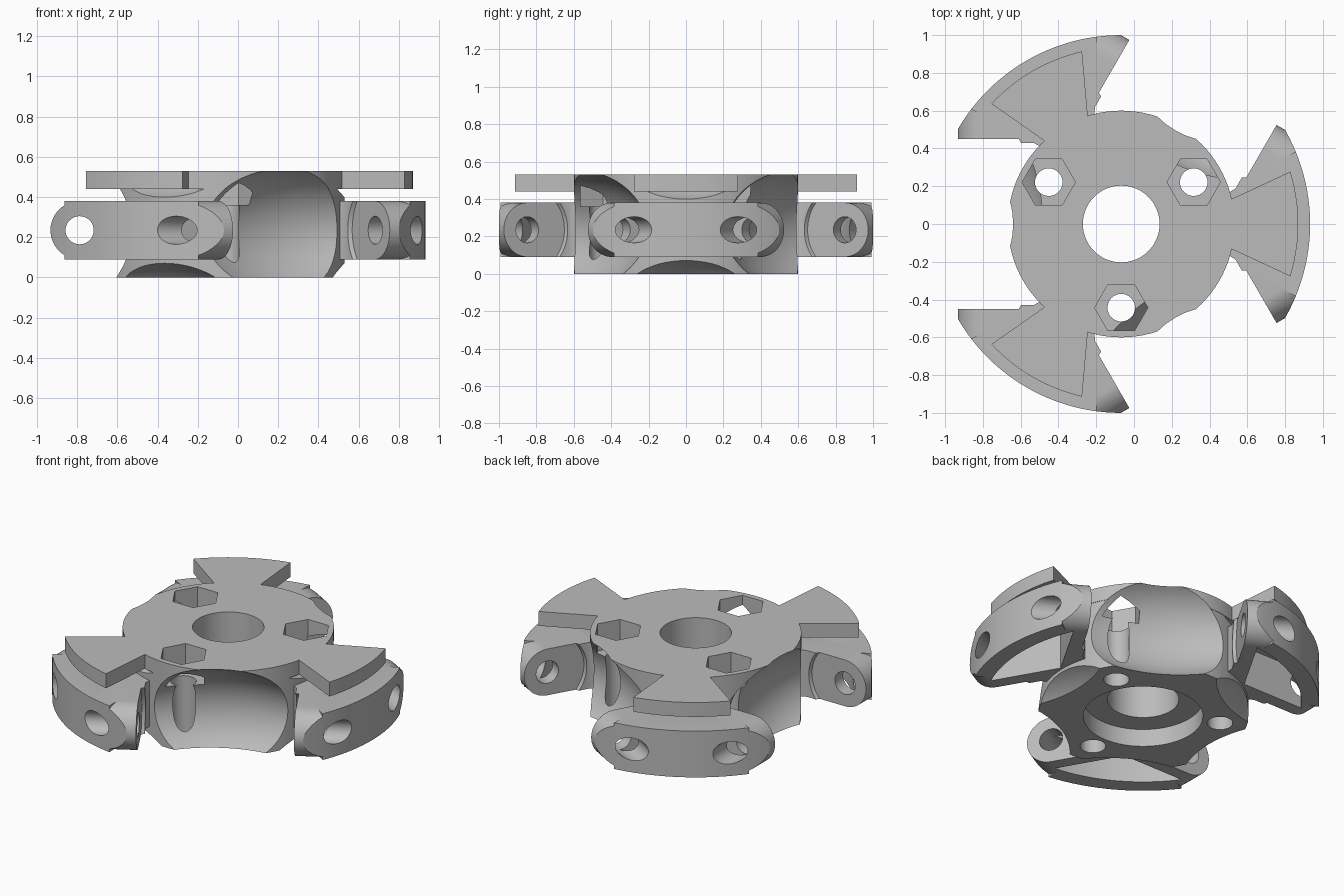
import bpy, bmesh, math
from mathutils import Matrix, Vector

if "Cube" in bpy.data.objects:
    bpy.data.objects.remove(bpy.data.objects["Cube"])

RIM, HUB, AXLE, LUG, FACE = 1.0, 0.6, 0.72, 0.145, 0.45
MID = 0.235                      # height of the roller axles
ARMS = [math.radians(a) for a in (0, 120, 240)]
GAPS = [math.radians(a) for a in (60, 180, 300)]

grey = bpy.data.materials.new("plain grey")
grey.use_nodes = True
grey.diffuse_color = (0.5, 0.5, 0.5, 1)
grey.node_tree.nodes["Principled BSDF"].inputs["Base Color"].default_value = (0.5, 0.5, 0.5, 1)


def make(name, bm):
    bmesh.ops.recalc_face_normals(bm, faces=bm.faces)
    mesh = bpy.data.meshes.new(name)
    bm.to_mesh(mesh)
    bm.free()
    ob = bpy.data.objects.new(name, mesh)
    bpy.context.collection.objects.link(ob)
    mesh.materials.append(grey)
    return ob


def prism(name, points, lo, hi, matrix=Matrix()):
    """Extrude a flat outline from lo to hi, then place it."""
    bm = bmesh.new()
    face = bm.faces.new([bm.verts.new((x, y, lo)) for x, y in points])
    out = bmesh.ops.extrude_face_region(bm, geom=[face])
    verts = [g for g in out["geom"] if isinstance(g, bmesh.types.BMVert)]
    bmesh.ops.translate(bm, verts=verts, vec=(0, 0, hi - lo))
    bmesh.ops.transform(bm, matrix=matrix, verts=bm.verts)
    return make(name, bm)


def arc(radius, start, end, steps, cx=0, cy=0):
    angles = [math.radians(start + (end - start) * i / steps) for i in range(steps + 1)]
    return [(cx + radius * math.cos(a), cy + radius * math.sin(a)) for a in angles]


def circle(radius, steps=64, cx=0, cy=0):
    return arc(radius, 0, 360, steps, cx, cy)[:-1]


def turn(angle):
    return Matrix.Rotation(angle, 4, "Z")


def across(angle):
    """Local x becomes radial, local y up, local z tangential."""
    return turn(angle) @ Matrix.Translation((0, 0, MID)) @ Matrix.Rotation(math.pi / 2, 4, "X")


def barrel(name, angle, height):
    """Roller clearance, bulging to follow the wheel rim."""
    bm = bmesh.new()
    rings = []
    for i in range(17):
        t = -FACE + 2 * FACE * i / 16
        r = math.sqrt(1.055 ** 2 - t * t) - 0.725
        rings.append([bm.verts.new((AXLE + x, t, height + z)) for x, z in circle(r, 56)])
    for a, b in zip(rings, rings[1:]):
        for i in range(56):
            j = (i + 1) % 56
            bm.faces.new((a[i], a[j], b[j], b[i]))
    bm.faces.new(rings[0])
    bm.faces.new(rings[-1])
    bmesh.ops.transform(bm, matrix=turn(angle), verts=bm.verts)
    return make(name, bm)


def combine(target, other, operation):
    mod = target.modifiers.new(operation, "BOOLEAN")
    mod.operation, mod.solver, mod.object = operation, "EXACT", other
    bpy.context.view_layer.update()
    graph = bpy.context.evaluated_depsgraph_get()
    mesh = bpy.data.meshes.new_from_object(target.evaluated_get(graph))
    target.modifiers.clear()
    target.data = mesh
    bpy.data.objects.remove(other)


# Hub core
body = prism("wheel_hub", circle(HUB - 0.002, 96), 0, 0.5)

# Arms: rim sector plus two rounded axle lugs
for a in ARMS:
    sector = [(0.3, 0)] + arc(RIM + 0.05, -23, 23, 16)
    combine(body, prism("arm", sector, MID - LUG, MID + LUG, turn(a)), "UNION")
lug_outline = [(0.45, -LUG)] + arc(LUG, -90, 90, 24, AXLE) + [(0.45, LUG)]
for g in GAPS:
    for lo, hi in ((FACE - 0.02, 0.61), (-0.61, 0.02 - FACE)):
        combine(body, prism("lug", lug_outline, lo, hi, across(g)), "UNION")
combine(body, prism("rim_limit", circle(RIM, 144), -0.1, 1), "INTERSECT")

# Clearance above and below each arm, and the pocket behind its rim
wall = 0.53
apex = wall / math.sin(math.pi / 3)
inner = 0.9
half = 60 - math.degrees(math.asin(wall / inner))
for a in ARMS:
    for height in (-MID, 3 * MID):
        combine(body, barrel("arm_clearance", a, height), "DIFFERENCE")
    pocket = [(apex, 0)] + arc(inner, -half, half, 16)
    combine(body, prism("arm_pocket", pocket, -0.1, 0.335, turn(a)), "DIFFERENCE")

# Top plate with three flared teeth
plate = prism("top_plate", circle(HUB, 96), 0.44, 0.53)
for a in ARMS:
    tooth = [(0.3, 0)] + arc(0.937, -17.2, 17.2, 14)
    combine(plate, prism("tooth", tooth, 0.44, 0.53, turn(a)), "UNION")
combine(body, plate, "UNION")

# Roller recesses and axle bores
for g in GAPS:
    combine(body, barrel("roller_recess", g, MID), "DIFFERENCE")
    combine(body, prism("axle_bore", circle(0.07, 32, AXLE), -0.9, 0.9, across(g)), "DIFFERENCE")

# Centre bore and its bottom counterbore
combine(body, prism("centre_bore", circle(0.203), -0.1, 0.7), "DIFFERENCE")
combine(body, prism("counterbore", circle(0.34), -0.1, 0.11), "DIFFERENCE")

# Bolt holes with hexagonal nut pockets
for a in ARMS:
    spot = Matrix.Translation(turn(a + math.pi / 6) @ Vector((0.443, 0, 0)))
    combine(body, prism("bolt_hole", circle(0.073, 32), -0.1, 0.7, spot), "DIFFERENCE")
    combine(body, prism("nut_pocket", circle(0.141, 6), 0.36, 0.7, spot), "DIFFERENCE")

# Centre the part and shade it
body.data.transform(Matrix.Translation((-0.0675, 0, 0)))
body.data.materials.clear()
body.data.materials.append(grey)
for p in body.data.polygons:
    p.material_index = 0
bpy.ops.object.select_all(action="DESELECT")
body.select_set(True)
bpy.context.view_layer.objects.active = body
bpy.ops.object.shade_smooth_by_angle(angle=math.radians(30))
